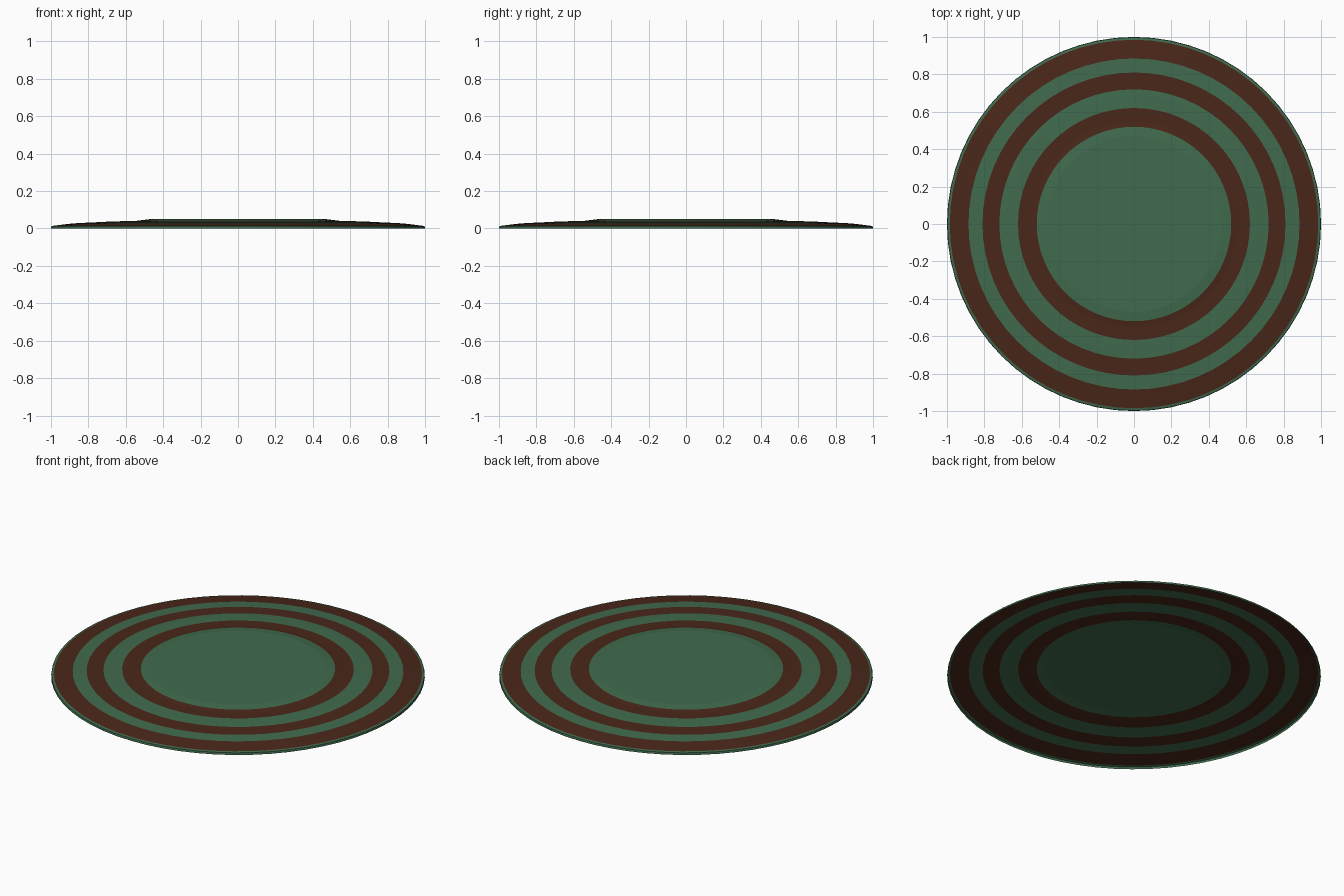
import bpy, bmesh, math

if "Cube" in bpy.data.objects:
    bpy.data.objects.remove(bpy.data.objects["Cube"])

SIDES = 64


def material(name, rgb):
    m = bpy.data.materials.new(name)
    m.diffuse_color = (*rgb, 1)
    m.use_nodes = True
    m.node_tree.nodes["Principled BSDF"].inputs["Base Color"].default_value = m.diffuse_color
    return m


green = material("green", (0.052, 0.145, 0.075))
brown = material("brown", (0.068, 0.020, 0.010))

# Half profile from the centre to the rim: radius, height, colour of the band ending here
profile = [
    (0.47, 0.050, 0), (0.52, 0.044, 0), (0.55, 0.040, 1), (0.62, 0.039, 1),
    (0.69, 0.037, 0), (0.72, 0.035, 0), (0.81, 0.031, 1), (0.885, 0.027, 0),
    (0.985, 0.015, 1), (0.998, 0.012, 0), (1.0, 0.0, 0),
]

# Thin, hollow dished shell with striped bands
bm = bmesh.new()
rings = []
for r, z, _ in profile:
    rings.append([bm.verts.new((r * math.cos(2 * math.pi * i / SIDES),
                                r * math.sin(2 * math.pi * i / SIDES), z))
                  for i in range(SIDES)])
bm.faces.new(rings[0])
for k in range(1, len(rings)):
    a, b = rings[k - 1], rings[k]
    for i in range(SIDES):
        j = (i + 1) % SIDES
        f = bm.faces.new((a[i], b[i], b[j], a[j]))
        f.material_index = profile[k][2]

mesh = bpy.data.meshes.new("striped_disc")
bm.to_mesh(mesh)
bm.free()
mesh.materials.append(green)
mesh.materials.append(brown)
disc = bpy.data.objects.new("striped_disc", mesh)
bpy.context.collection.objects.link(disc)
